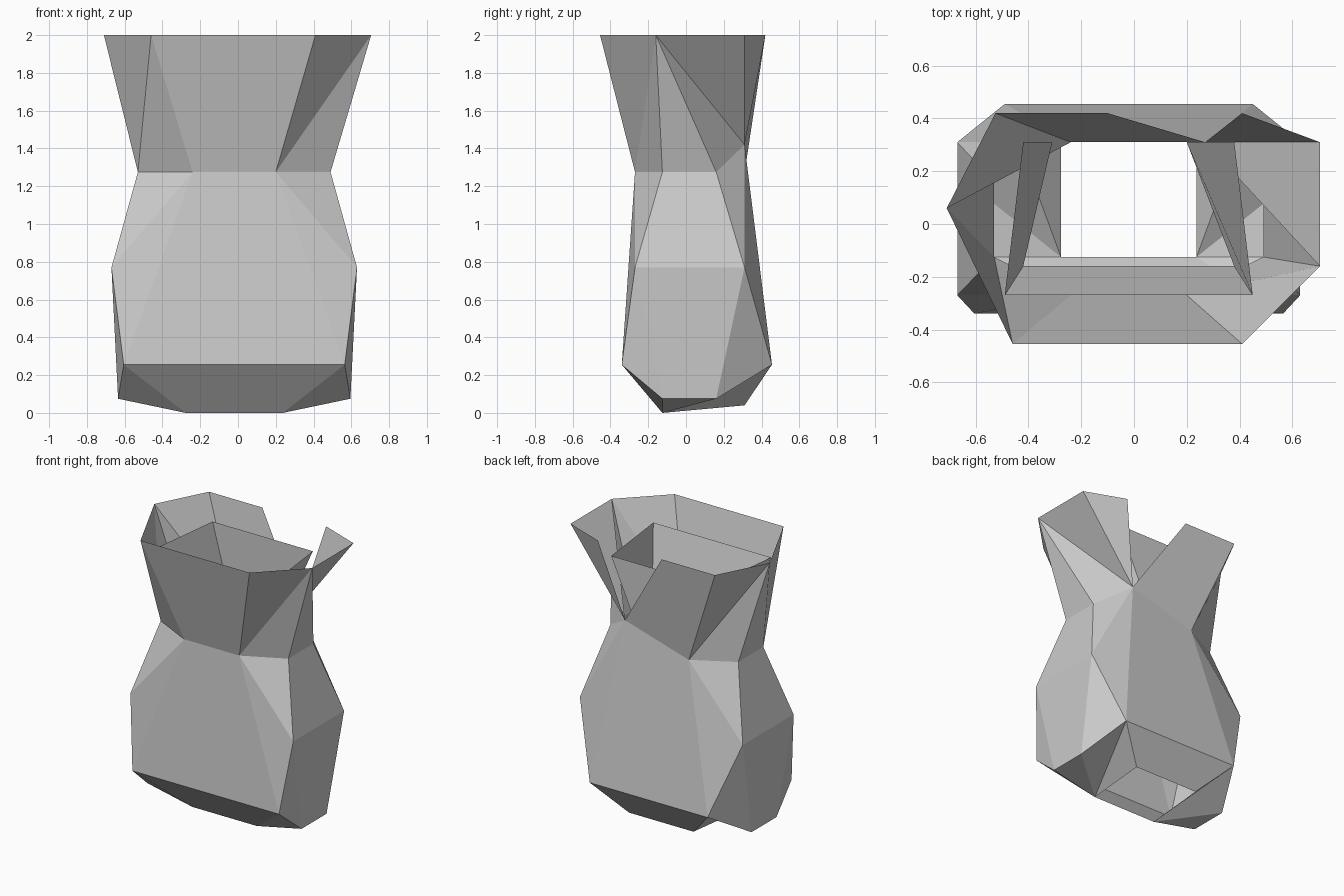
import bpy

if "Cube" in bpy.data.objects:
    bpy.data.objects.remove(bpy.data.objects["Cube"])


def make_object(name, points, faces):
    """Build a flat-shaded mesh from labelled points and faces naming them."""
    keys = list(points)
    mesh = bpy.data.meshes.new(name)
    mesh.from_pydata([points[k] for k in keys], [],
                     [[keys.index(k) for k in f] for f in faces])
    mesh.update()
    obj = bpy.data.objects.new(name, mesh)
    bpy.context.collection.objects.link(obj)
    return obj


CX = -0.02  # the body mirrors about this x

# half of the body: n = neck, m = belly, h = hip, b = base; F/S/B/f/k = front, side, back
half = {
    "nF": (0.22, -0.27, 1.275), "nf": (0.51, -0.125, 1.275),
    "nk": (0.51, 0.16, 1.275), "nB": (0.255, 0.31, 1.27),
    "mf": (0.65, -0.27, 0.77), "mk": (0.65, 0.31, 0.77),
    "hF": (0.585, -0.34, 0.255), "hB": (0.47, 0.455, 0.255),
    "bf": (0.615, -0.125, 0.075), "bk": (0.615, 0.16, 0.075),
    "bF": (0.257, -0.125, 0.0), "bB": (0.257, 0.31, 0.04),
}
points = {}
for side, s in (("R", 1), ("L", -1)):
    for k, (x, y, z) in half.items():
        points[k + side] = (CX + s * x, y, z)
# the back of the neck is pulled up on one side
points["nBR"] = (0.27, 0.31, 1.42)
points["nBL"] = (-0.24, 0.31, 1.27)

half_faces = [
    "nF mf nf", "nF hF mf", "nf mf mk nk", "nk mk nB", "nB mk hB",
    "mf bf bk mk", "mf hF bf", "mk bk hB",
    "hF bF bf", "bf bF bk", "bk bF hB", "bF bB hB",
]
faces = []
for f in half_faces:
    ks = f.split()
    faces.append([k + "R" for k in ks])
    faces.append([k + "L" for k in reversed(ks)])
# front and back panels joining both halves
for a, b, flip in (("nF", "hF", 1), ("hF", "bF", 1), ("nB", "hB", 0), ("hB", "bB", 0)):
    quad = [a + "L", b + "L", b + "R", a + "R"]
    faces.append(quad if flip else quad[::-1])
make_object("sack_body", points, faces)

# flared collar with a split at the back
collar = {k: v for k, v in points.items() if k[0] == "n"}
for k, x, y in (("FL", -0.46, -0.455), ("FR", 0.41, -0.455), ("R1", 0.705, -0.16),
                ("R2", 0.705, 0.31), ("R3", 0.41, 0.42), ("B", -0.1, 0.42),
                ("BL", -0.525, 0.42), ("L", -0.71, 0.06)):
    collar[k] = (x, y, 2.0)
collar_faces = [
    "FL nFL nFR FR", "FR nFR R1", "R1 nFR nfR", "R1 nfR nkR", "R1 nkR nBR",
    "R1 nBR R2", "R2 nBR R3", "B nBR nBL BL", "BL nBL L", "L nBL nkL",
    "L nkL nfL", "L nfL FL", "FL nfL nFL",
]
make_object("sack_collar", collar, [f.split() for f in collar_faces])

# inner liner, a tapering four-sided funnel open at both ends
top = [(-0.49, -0.27), (0.45, -0.27), (0.38, 0.31), (-0.42, 0.31)]
low = [(-0.42, -0.16), (0.38, -0.16), (0.2, 0.31), (-0.31, 0.31)]
liner = {("t", i): (*p, 1.855) for i, p in enumerate(top)}
liner.update({("l", i): (*p, 1.45) for i, p in enumerate(low)})
make_object("inner_liner", liner, [
    [("t", i), ("t", (i + 1) % 4), ("l", (i + 1) % 4), ("l", i)] for i in range(4)])
